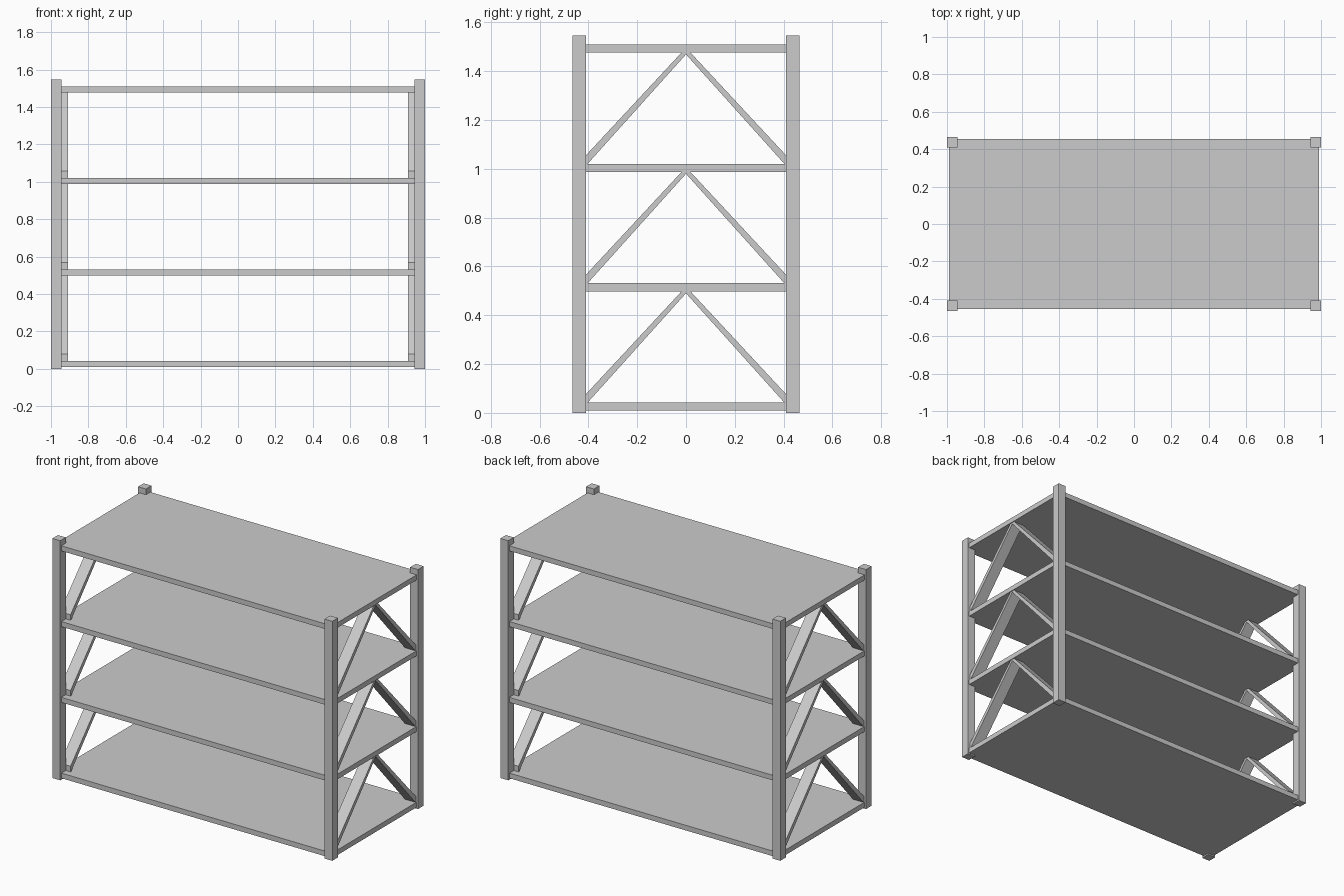
import bpy, bmesh

if "Cube" in bpy.data.objects:
    bpy.data.objects.remove(bpy.data.objects["Cube"])


def extrude_profile(name, points, x0, x1):
    """Prism with a y-z profile, running from x0 to x1."""
    bm = bmesh.new()
    face = bm.faces.new([bm.verts.new((x0, y, z)) for y, z in points])
    out = bmesh.ops.extrude_face_region(bm, geom=[face])
    verts = [g for g in out["geom"] if isinstance(g, bmesh.types.BMVert)]
    bmesh.ops.translate(bm, verts=verts, vec=(x1 - x0, 0, 0))
    bmesh.ops.recalc_face_normals(bm, faces=bm.faces)
    mesh = bpy.data.meshes.new(name)
    bm.to_mesh(mesh)
    bm.free()
    obj = bpy.data.objects.new(name, mesh)
    bpy.context.collection.objects.link(obj)
    return obj


def box(name, x0, x1, y0, y1, z0, z1):
    return extrude_profile(name, [(y0, z0), (y1, z0), (y1, z1), (y0, z1)], x0, x1)


def mirror_xy(obj):
    mod = obj.modifiers.new("mirror", "MIRROR")
    mod.use_axis = (True, True, False)
    mod.use_mirror_merge = False


POST_IN_Y = 0.409
SHELF_T = 0.033
SHELF_Z = [0.009 + 0.4893 * i for i in range(4)]

# Four corner posts
mirror_xy(box("corner_post", 0.944, 1.0, POST_IN_Y, 0.466, 0, 1.547))

# Shelf boards
for i, z in enumerate(SHELF_Z):
    box(f"shelf_{i + 1}", -0.99, 0.99, -0.454, 0.454, z, z + SHELF_T)

# Slanted end braces, forming an inverted V between each pair of shelves
for i in range(3):
    z0, z1 = SHELF_Z[i] + SHELF_T, SHELF_Z[i + 1]
    profile = [(POST_IN_Y, z0), (POST_IN_Y, z0 + 0.036), (0.018, z1),
               (0.0, z1), (0.0, z1 - 0.008), (POST_IN_Y - 0.006, z0)]
    mirror_xy(extrude_profile(f"end_brace_{i + 1}", profile, 0.91, 0.985))
